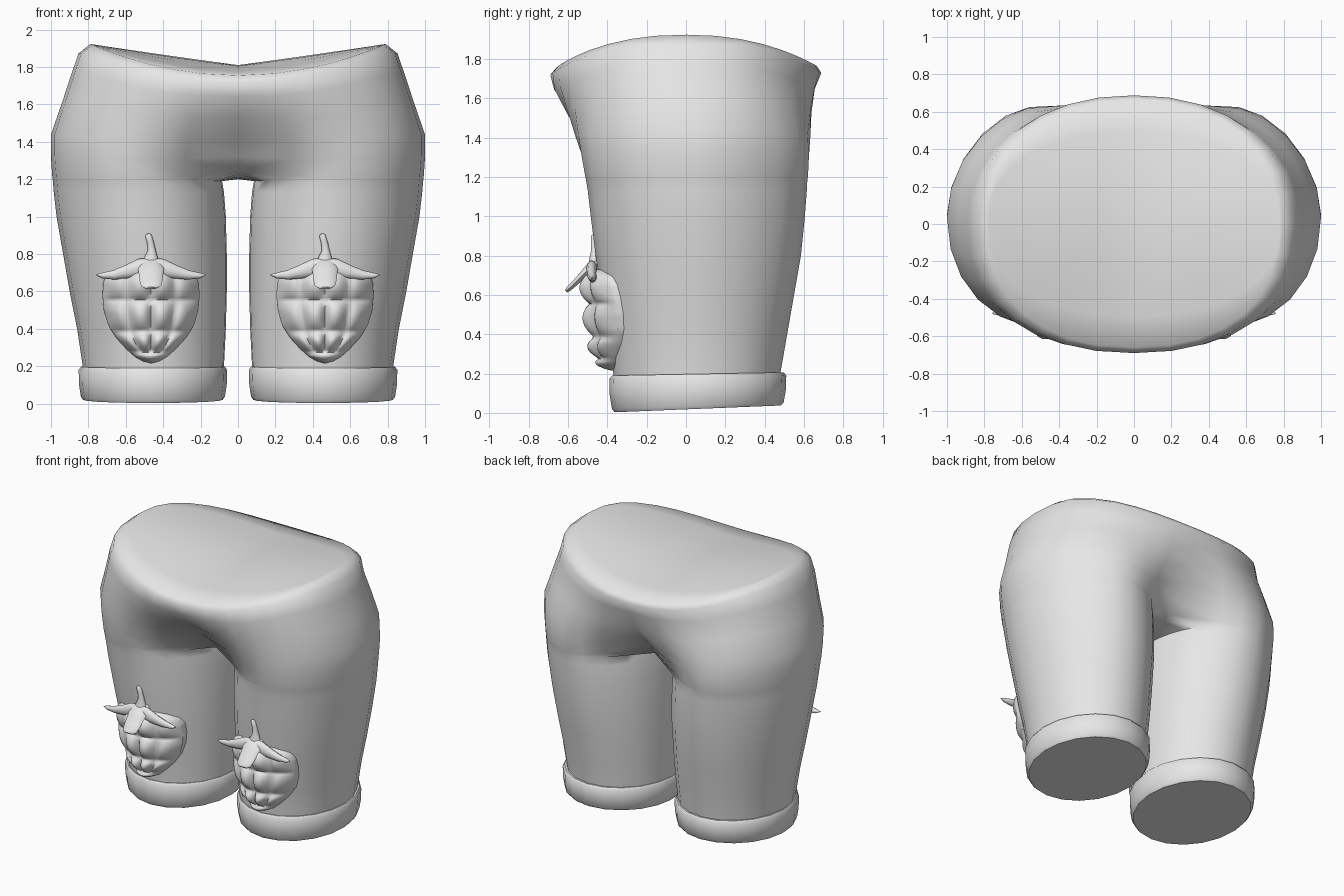
import bpy, bmesh, math
from mathutils import Vector

if "Cube" in bpy.data.objects:
    bpy.data.objects.remove(bpy.data.objects["Cube"])

cloth = bpy.data.materials.new("plain light grey")
cloth.diffuse_color = (0.8, 0.8, 0.8, 1)
cloth.use_nodes = True
cloth.node_tree.nodes["Principled BSDF"].inputs["Base Color"].default_value = cloth.diffuse_color


def lerp(a, b, t):
    return a + (b - a) * t


def table(rows, key):
    """Piecewise linear lookup: rows of (key, values...)."""
    key = min(max(key, rows[0][0]), rows[-1][0])
    for a, b in zip(rows, rows[1:]):
        if key <= b[0]:
            t = (key - a[0]) / (b[0] - a[0])
            return [lerp(p, q, t) for p, q in zip(a[1:], b[1:])]


def finish(name, bm, mirror=False, angle=50):
    bmesh.ops.remove_doubles(bm, verts=bm.verts, dist=0.0005)
    bmesh.ops.recalc_face_normals(bm, faces=bm.faces)
    me = bpy.data.meshes.new(name)
    bm.to_mesh(me)
    bm.free()
    me.materials.append(cloth)
    ob = bpy.data.objects.new(name, me)
    bpy.context.collection.objects.link(ob)
    bpy.ops.object.select_all(action='DESELECT')
    ob.select_set(True)
    bpy.context.view_layer.objects.active = ob
    bpy.ops.object.shade_smooth_by_angle(angle=math.radians(angle))
    if mirror:
        m = ob.modifiers.new("mirror", 'MIRROR')
        m.use_clip = True
    return ob


def bridge(bm, a, b, count, closed=True):
    n = len(a)
    for i in range(count):
        j = (i + 1) % n if closed else i + 1
        bm.faces.new((a[i], a[j], b[j], b[i]))


# Leg size by height: z, inner x, outer x, front y, back y
LEG = [(0.1, .08, .82, -.365, .47), (0.2, .075, .83, -.37, .48),
       (0.4, .065, .86, -.40, .515), (0.6, .06, .90, -.43, .55),
       (0.8, .06, .935, -.46, .585), (1.0, .065, .97, -.485, .605),
       (1.13, .075, .985, -.50, .615), (1.19, .085, .99, -.51, .618)]
# Hip size by fraction up to the waist: s, outer x, front y, back y, hip blend
HIP = [(0, .992, -.512, .62, 0), (.16, 1.0, -.53, .625, .2),
       (.33, 1.0, -.56, .632, .46), (.55, .945, -.605, .638, .75),
       (.78, .89, -.67, .655, .95), (.93, .853, -.69, .688, 1),
       (1, .79, -.66, .665, 1)]
OUT, INN = 16, 8          # segments on the outer and inner arcs of a leg
ANGLES = [math.radians(-140 + 280 * i / OUT) for i in range(OUT + 1)]
ANGLES += [math.radians(140 + 80 * i / INN) for i in range(1, INN)]


def leg_point(a, xi, xo, yf, yb, z=1.2):
    c, s = math.cos(a), math.sin(a)
    if c > 0 and s > 0:                         # slimmer outer back corner
        e = 1 + .15 * min(1, max(0, z - .2))
        c, s = c ** e, s ** e
    return Vector(((xi + xo) / 2 + (xo - xi) / 2 * c,
                   (yf + yb) / 2 + (yb - yf) / 2 * s, 0))


def leg_front(x, z):
    """Front surface of the leg at (x, z)."""
    xi, xo, yf, yb = table(LEG, z)
    u = min(1, abs(abs(x) - (xi + xo) / 2) / ((xo - xi) / 2))
    return (yf + yb) / 2 - (yb - yf) / 2 * math.sqrt(1 - u * u)


def hip_point(i, xo, yf, yb):
    a = -math.pi / 2 + math.pi * i / OUT
    c, s = max(0, math.cos(a)), math.sin(a)
    e = 0.88 if s < 0 else 0.92
    return Vector((xo * c ** e, (yf + yb) / 2
                   + (yb - yf) / 2 * math.copysign(abs(s) ** e, s), 0))


# Trousers: leg tube, hips and saddle shaped waist lid
bm = bmesh.new()
prev = None
for z, *size in LEG:
    ring = []
    for a in ANGLES:
        p = leg_point(a, *size, z)
        p.z = z
        ring.append(bm.verts.new(p))
    if prev:
        bridge(bm, prev, ring, len(ring))
    else:
        bm.faces.new(ring)
    prev = ring
for s, xo, yf, yb, t in HIP:
    pts = []
    for i, a in enumerate(ANGLES):
        p = leg_point(a, .085, xo, yf, yb)
        if i == 0 or i >= OUT:                  # seam and crotch arch
            p.x = 0
            p.y = .06 + (p.y - .06) * .85
        if i <= OUT:
            p = p.lerp(hip_point(i, xo, yf, yb), t)
        pts.append(p)
    lo, hi = min(p.y for p in pts), max(p.y for p in pts)
    ring = []
    for i, p in enumerate(pts):
        p.y *= yf / lo if p.y < 0 else yb / hi
        waist = 1.755 + .168 * min(1, (p.x / .79) ** 2)
        if p.y > 0:
            waist += .01 * max(0, 1 - p.x / .79)
        base = 1.2
        if i == 0 or i >= OUT:
            base += .04 * min(1, abs(p.y - .05) / .3) ** 2
        elif i in (1, OUT - 1):
            base += .02
        p.z = lerp(base, waist, s)
        if s == 0 or i <= OUT:
            ring.append(bm.verts.new(p))
    if s == 0:
        bridge(bm, prev, ring, len(ring))       # crotch strip
        ring = ring[:OUT + 1]
    else:
        bridge(bm, prev, ring, OUT, closed=False)
    prev = ring
K = 8
cols = []
for i in range(OUT // 2):
    f, b = prev[i], prev[OUT - i]
    col = [f]
    for k in range(1, K):
        p = f.co.lerp(b.co, k / K)
        u = min(1, p.x / .79)
        p.z += (.05 + .11 * u - .16 * u * u) * math.sin(math.pi * k / K)
        col.append(bm.verts.new(p))
    cols.append(col + [b])
for a, b in zip(cols, cols[1:]):
    bridge(bm, a, b, K, closed=False)
for k in range(K):
    bm.faces.new((cols[-1][k], cols[-1][k + 1], prev[OUT // 2]))
finish("trousers", bm, mirror=True, angle=75)

# Cuffs: rolled band with a closed, slightly tilted sole
bm = bmesh.new()
prev = None
for scale, z in [(.9, .187), (.97, .19), (1, .172), (.995, .09), (.97, .02), (.94, .003)]:
    ring = []
    for i in range(20):
        a = math.tau * i / 20
        x = .455 + .397 * scale * math.cos(a)
        y = .06 + .45 * scale * math.sin(a)
        tilt = lerp(.036, .015, z / .2) * (y + .37) / .88
        ring.append(bm.verts.new((x, y, max(0, z + tilt))))
    if prev:
        bridge(bm, prev, ring, 20)
    prev = ring
bm.faces.new(prev)
finish("cuffs", bm, mirror=True, angle=45)


# Berry patches
WIDTH = [(.215, .0), (.225, .04), (.25, .085), (.29, .13), (.35, .185), (.42, .23),
         (.5, .253), (.58, .26), (.65, .255), (.69, .235), (.715, .19), (.73, .1)]
ROWS = [(.215, 0), (.275, 1), (.385, 2), (.555, 3), (.73, 4)]


def berry(name, cx):
    bm = bmesh.new()
    nu, nv = 40, 44
    prev = None
    for j in range(nv + 1):
        z = lerp(.215, .73, j / nv)
        w = table(WIDTH, z)[0]
        row_lobe = abs(math.sin(math.pi * table(ROWS, z)[0])) ** .7
        v = 2 * j / nv - 1
        row = []
        for i in range(nu + 1):
            u = math.sin(math.pi / 2 * (2 * i / nu - 1))
            col_lobe = 1 if z < .275 else abs(math.sin(math.tau * u)) ** .7
            edge = max(0, (1 - u * u) * (1 - v ** 4)) ** .5
            x = cx + u * w
            h = edge * (.06 + .055 * row_lobe * col_lobe) + .008
            # the patch bends less than the leg towards its sides
            y = min(lerp(leg_front(x, z), leg_front(cx, z) + .05, .35 * u * u) - h, -.345)
            row.append(bm.verts.new((x, y, z)))
        if prev:
            bridge(bm, prev, row, nu, closed=False)
        prev = row
    # thin rim that closes the patch onto the leg
    rim = [e for e in bm.edges if e.is_boundary]
    new = bmesh.ops.extrude_edge_only(bm, edges=rim)["geom"]
    for vert in new:
        if isinstance(vert, bmesh.types.BMVert):
            vert.co.y = max(vert.co.y, leg_front(vert.co.x, vert.co.z) + .01)
    finish(name, bm, angle=80)


def limb(bm, path, flat_axis):
    """Tapered rounded strip: path of (x, y, z, half width, half thickness)."""
    pts = [Vector(p[:3]) for p in path]
    prev, n = None, 10
    for k, p in enumerate(path):
        d = (pts[min(k + 1, len(pts) - 1)] - pts[max(k - 1, 0)]).normalized()
        side = d.cross(Vector(flat_axis)).normalized()
        up = side.cross(d)
        ring = [bm.verts.new(pts[k] + side * p[3] * math.cos(math.tau * i / n)
                             + up * p[4] * math.sin(math.tau * i / n)) for i in range(n)]
        if prev:
            bridge(bm, prev, ring, n)
        else:
            bm.faces.new(ring)
        prev = ring
    bm.faces.new(prev)


def leaf_cap(name, cx):
    bm = bmesh.new()
    for s in (-1, 1):       # side leaves
        limb(bm, [(cx - s * .03, -.475, .728, .05, .03), (cx + s * .06, -.48, .725, .05, .028),
                  (cx + s * .13, -.48, .705, .036, .024), (cx + s * .2, -.475, .688, .025, .02),
                  (cx + s * .26, -.475, .685, .015, .015), (cx + s * .292, -.478, .689, .003, .003)],
             (0, 1, 0))
    # front leaf
    limb(bm, [(cx, -.44, .765, .05, .02), (cx, -.48, .745, .075, .028),
              (cx, -.525, .70, .066, .02), (cx, -.565, .66, .062, .016),
              (cx, -.598, .63, .054, .014), (cx, -.61, .618, .035, .008)], (0, -1, 1))
    # stem
    limb(bm, [(cx, -.465, .73, .07, .035), (cx, -.465, .775, .038, .03),
              (cx + .004, -.465, .82, .021, .02), (cx - .004, -.467, .865, .018, .017),
              (cx - .014, -.47, .898, .017, .014), (cx - .016, -.472, .908, .008, .007)], (0, 1, 0))
    finish(name, bm, angle=60)


for side, cx in (("left", -.465), ("right", .465)):
    berry(side + "_berry", cx)
    leaf_cap(side + "_berry_leaves", cx)
